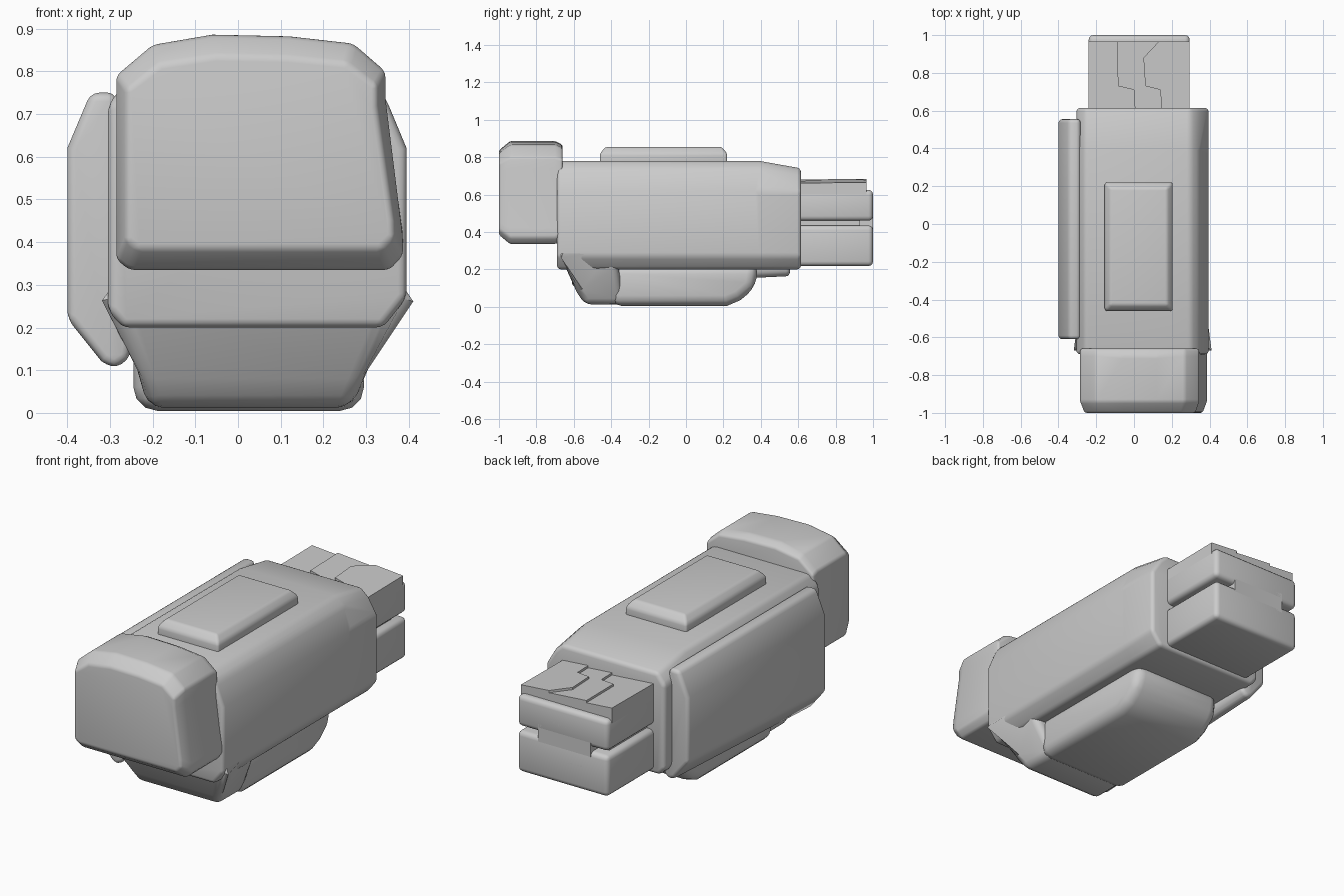
import bpy, bmesh, math
from mathutils import Vector

if "Cube" in bpy.data.objects:
    bpy.data.objects.remove(bpy.data.objects["Cube"])

grey = bpy.data.materials.new("light grey")
grey.diffuse_color = (0.6, 0.6, 0.6, 1)
grey.use_nodes = True
grey.node_tree.nodes["Principled BSDF"].inputs["Base Color"].default_value = grey.diffuse_color


def prism(name, pts, axis, stations, bevel=0.03, warp=None, segs=3):
    """Sweep a profile along an axis through the stations, then round its sharp edges."""
    place = {'x': lambda p, s: Vector((s, p[0], p[1])),
             'y': lambda p, s: Vector((p[0], s, p[1])),
             'z': lambda p, s: Vector((p[0], p[1], s))}[axis]
    bm = bmesh.new()
    rings = []
    for s in stations:
        ring = []
        for p in pts:
            v = place(p, s)
            ring.append(bm.verts.new(warp(v) if warp else v))
        rings.append(ring)
    n = len(pts)
    for r0, r1 in zip(rings, rings[1:]):
        for i in range(n):
            bm.faces.new((r0[i], r0[(i + 1) % n], r1[(i + 1) % n], r1[i]))
    bm.faces.new(rings[0])
    bm.faces.new(rings[-1])
    bmesh.ops.recalc_face_normals(bm, faces=bm.faces[:])
    if bevel:
        edges = [e for e in bm.edges if e.calc_face_angle(0) > math.radians(25)]
        bmesh.ops.bevel(bm, geom=edges, offset=bevel, segments=segs, profile=0.5,
                        affect='EDGES', clamp_overlap=True)
    me = bpy.data.meshes.new(name)
    bm.to_mesh(me)
    bm.free()
    me.materials.append(grey)
    ob = bpy.data.objects.new(name, me)
    bpy.context.collection.objects.link(ob)
    bpy.ops.object.select_all(action='DESELECT')
    ob.select_set(True)
    bpy.context.view_layer.objects.active = ob
    bpy.ops.object.shade_smooth_by_angle(angle=math.radians(35))
    return ob


def box(name, x0, x1, y0, y1, z0, z1, bevel=0.03):
    return prism(name, [(x0, z0), (x1, z0), (x1, z1), (x0, z1)], 'y', [y0, y1], bevel)


# main body, its top dropping towards the back
def drop_back(v):
    if v.y > 0.5 and v.z > 0.7:
        v.z -= 0.04
    return v


prism("main_body", [(-0.305, 0.24), (-0.27, 0.2), (0.34, 0.2), (0.395, 0.27), (0.395, 0.62),
                    (0.345, 0.74), (0.3, 0.78), (-0.26, 0.78), (-0.305, 0.72)],
      'y', [-0.69, 0.39, 0.615], 0.02, drop_back)

# front cap with a leaning right side
prism("front_cap", [(-0.285, 0.36), (-0.255, 0.335), (0.355, 0.335), (0.387, 0.37), (0.385, 0.42),
                    (0.345, 0.74), (0.345, 0.8), (0.27, 0.865), (0.12, 0.882), (-0.06, 0.886),
                    (-0.2, 0.862), (-0.285, 0.79)],
      'y', [-1.0, -0.94, -0.7, -0.66], 0.012,
      lambda v: Vector((0.05 + (v.x - 0.05) * (0.93 if v.y < -0.97 else 1.0), v.y,
                        0.61 + (v.z - 0.61) * (0.82 if v.y < -0.97 else 0.93 if v.y > -0.68 else 1.0))))


# sloping chin under the cap, narrowing downwards
def taper(v):
    t = min(max((v.z - 0.01) / 0.28, 0), 1)
    side = -1 if v.x < 0 else 1
    v.x = (-0.21 - 0.08 * t) if side < 0 else (0.265 + 0.12 * t)
    return v


prism("front_chin", [(-0.70, 0.34), (-0.67, 0.27), (-0.585, 0.08), (-0.54, 0.012), (-0.33, 0.012),
                     (-0.36, 0.2), (-0.37, 0.34)], 'x', [-0.3, 0.3], 0.035, taper)

# underside tray
prism("bottom_tray", [(-0.4, 0.005), (0.22, 0.005), (0.29, 0.035), (0.37, 0.1), (0.388, 0.23),
                      (-0.4, 0.23)], 'x', [-0.245, 0.295], 0.055)


# left side plate, its lower edge rising at the back
def lift_back(v):
    if v.y > 0.4 and v.z < 0.3:
        v.z += 0.055
    return v


prism("side_plate", [(-0.345, 0.75), (-0.285, 0.75), (-0.245, 0.2), (-0.255, 0.125), (-0.29, 0.103),
                     (-0.32, 0.12), (-0.4, 0.22), (-0.4, 0.62)],
      'y', [-0.61, 0.555], 0.02, lift_back)

# raised top panel
prism("top_panel", [(-0.155, -0.46), (0.205, -0.46), (0.205, 0.22), (-0.155, 0.22)], 'z',
      [0.74, 0.82, 0.855], 0.012,
      lambda v: Vector((0.025 + (v.x - 0.025) * 0.84, -0.12 + (v.y + 0.12) * 0.91, v.z))
      if v.z > 0.84 else v)

# rear end: two blocks around a recessed core
box("rear_lower_block", -0.24, 0.295, 0.58, 1.0, 0.218, 0.435, 0.025)
box("rear_upper_block", -0.24, 0.295, 0.58, 1.0, 0.46, 0.625, 0.025)
box("rear_core", -0.2, 0.25, 0.58, 0.93, 0.3, 0.6, 0.0)
prism("rear_centre_block", [(-0.14, 0.40), (-0.09, 0.40), (-0.09, 0.34), (0.1, 0.34), (0.1, 0.40),
                            (0.17, 0.40), (0.17, 0.51), (0.1, 0.51), (0.1, 0.55), (-0.09, 0.55),
                            (-0.09, 0.51), (-0.14, 0.51)], 'y', [0.7, 1.0], 0.0)

# three interlocking slabs on top of the rear end, each tilted sideways
line_a = [(-0.09, 0.965), (-0.085, 0.73), (0.0, 0.71), (0.005, 0.6)]
line_b = [(0.13, 0.965), (0.05, 0.88), (0.06, 0.73), (0.14, 0.71), (0.145, 0.6)]
slabs = [("left", [(-0.24, 0.6), (-0.24, 0.965)] + line_a, -0.24),
         ("middle", line_a[::-1] + line_b, -0.09),
         ("right", line_b[::-1] + [(0.295, 0.965), (0.295, 0.6)], 0.06)]
for side, outline, x0 in slabs:
    prism("rear_slab_" + side, outline, 'z', [0.6, 0.66], 0.0,
          lambda v, x0=x0: v + Vector((0, 0, 0.022 - 0.08 * (v.x - x0) + 0.01 * (v.y - 0.8)))
          if v.z > 0.65 else v)
